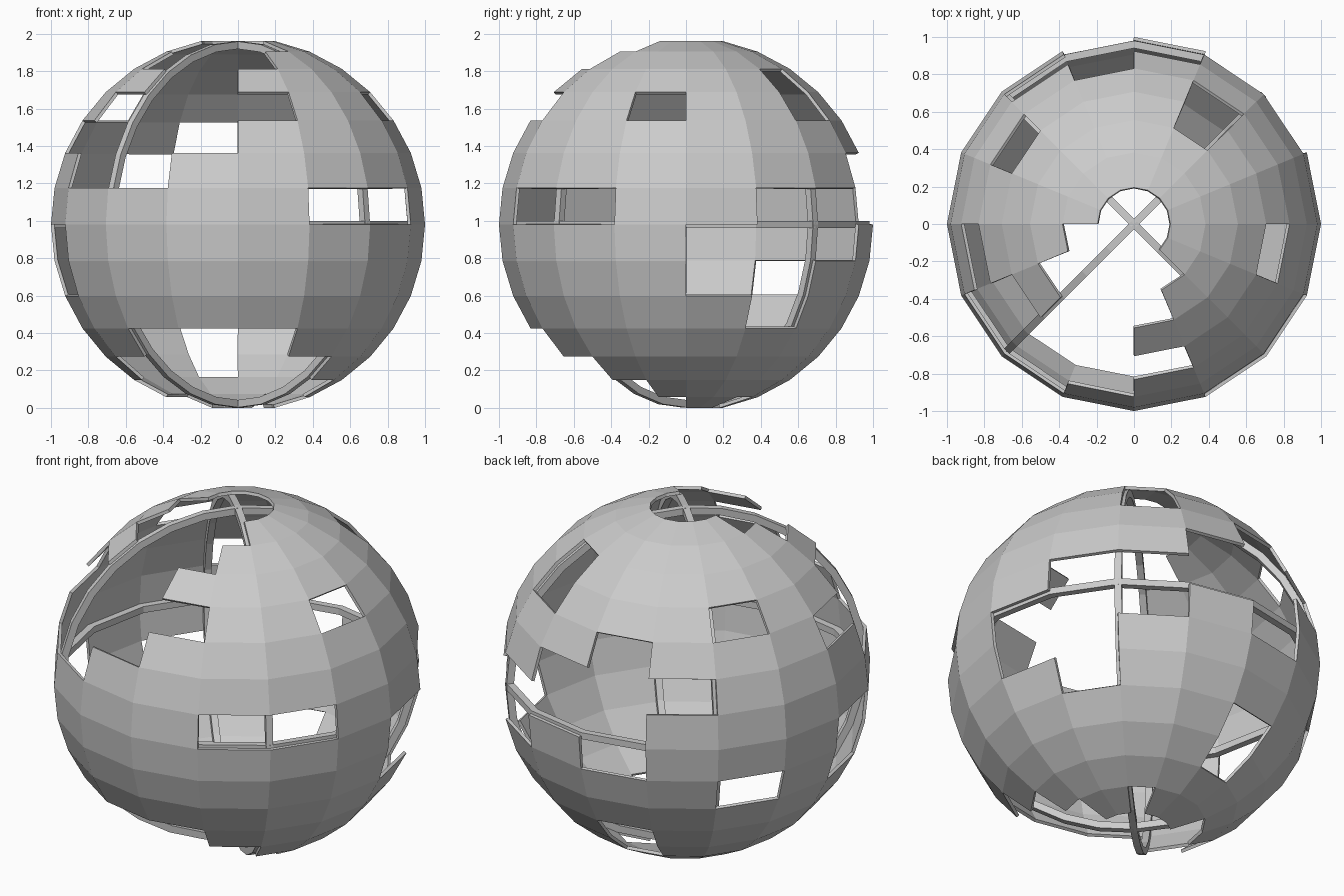
import bpy, bmesh
from math import sin, cos, pi

if "Cube" in bpy.data.objects:
    bpy.data.objects.remove(bpy.data.objects["Cube"])

STEP = pi / 16          # latitude step (11.25 deg)
SEG = 16                # columns around the sphere
CZ = sin(7 * STEP)      # centre height, so the cut bottom rim rests on z = 0

# Missing plates: column (counter-clockwise from +x) -> bands (0 = just above equator)
MISSING = {
    0: [-1, -2],
    1: [0, -1, -2, -3],
    2: [0, -1, 3, 4, -7],
    3: [0, 1],
    4: [0, 1, 2, -1, -4, -5],
    5: [1],
    6: [3, -2, -7],
    7: [-7],
    8: [2, 6, -1, -2, -6, -7],
    9: [1, 2, 3, 5, 6, -5, -6, -7],
    10: [1, 2, 3, 4, 5, 6, -4, -5, -6, -7],
    11: [2, 3, 4, 5, 6, -4, -5, -6, -7],
    12: [3, 5, 6, -4, -5, -6, -7],
    13: [0, 6, -5, -6, -7],
    14: [0, -6, -7],
    15: [3, -7],
}


def finish(bm, name):
    mesh = bpy.data.meshes.new(name)
    bm.to_mesh(mesh)
    bm.free()
    ob = bpy.data.objects.new(name, mesh)
    bpy.context.collection.objects.link(ob)
    ob.location.z = CZ
    return ob


def ball_point(i, k, r=1.0):
    a, t = i * 2 * pi / SEG, k * STEP
    return (r * cos(t) * cos(a), r * cos(t) * sin(a), r * sin(t))


# Outer plating: faceted shell with plates left out, open at both poles
bm = bmesh.new()
grid = {(i, k): bm.verts.new(ball_point(i, k)) for i in range(SEG) for k in range(-7, 8)}
for i in range(SEG):
    for k in range(-7, 7):
        if k not in MISSING[i]:
            j = (i + 1) % SEG
            bm.faces.new([grid[i, k], grid[j, k], grid[j, k + 1], grid[i, k + 1]])
bmesh.ops.delete(bm, geom=[v for v in bm.verts if not v.link_faces], context='VERTS')
shell = finish(bm, "outer_plating")
mod = shell.modifiers.new("thickness", 'SOLIDIFY')
mod.thickness = 0.018
mod.offset = -1


def hoop(name, sides, rotation, r_out=0.98, r_in=0.94, half=0.019):
    """Square-section polygonal ring lying flat, then rotated."""
    bm = bmesh.new()
    rings = []
    for n in range(sides):
        a = 2 * pi * n / sides
        rings.append([bm.verts.new((r * cos(a), r * sin(a), z)) for r, z in
                      ((r_out, -half), (r_out, half), (r_in, half), (r_in, -half))])
    for n in range(sides):
        p, q = rings[n], rings[(n + 1) % sides]
        for c in range(4):
            d = (c + 1) % 4
            bm.faces.new([p[c], q[c], q[d], p[d]])
    ob = finish(bm, name)
    ob.rotation_euler = rotation
    return ob


# Inner frame: one equator hoop and two crossing upright hoops
hoop("equator_hoop", 16, (0, 0, 0))
hoop("upright_hoop_a", 32, (pi / 2, 0, pi / 4))
hoop("upright_hoop_b", 32, (pi / 2, 0, 3 * pi / 4))
